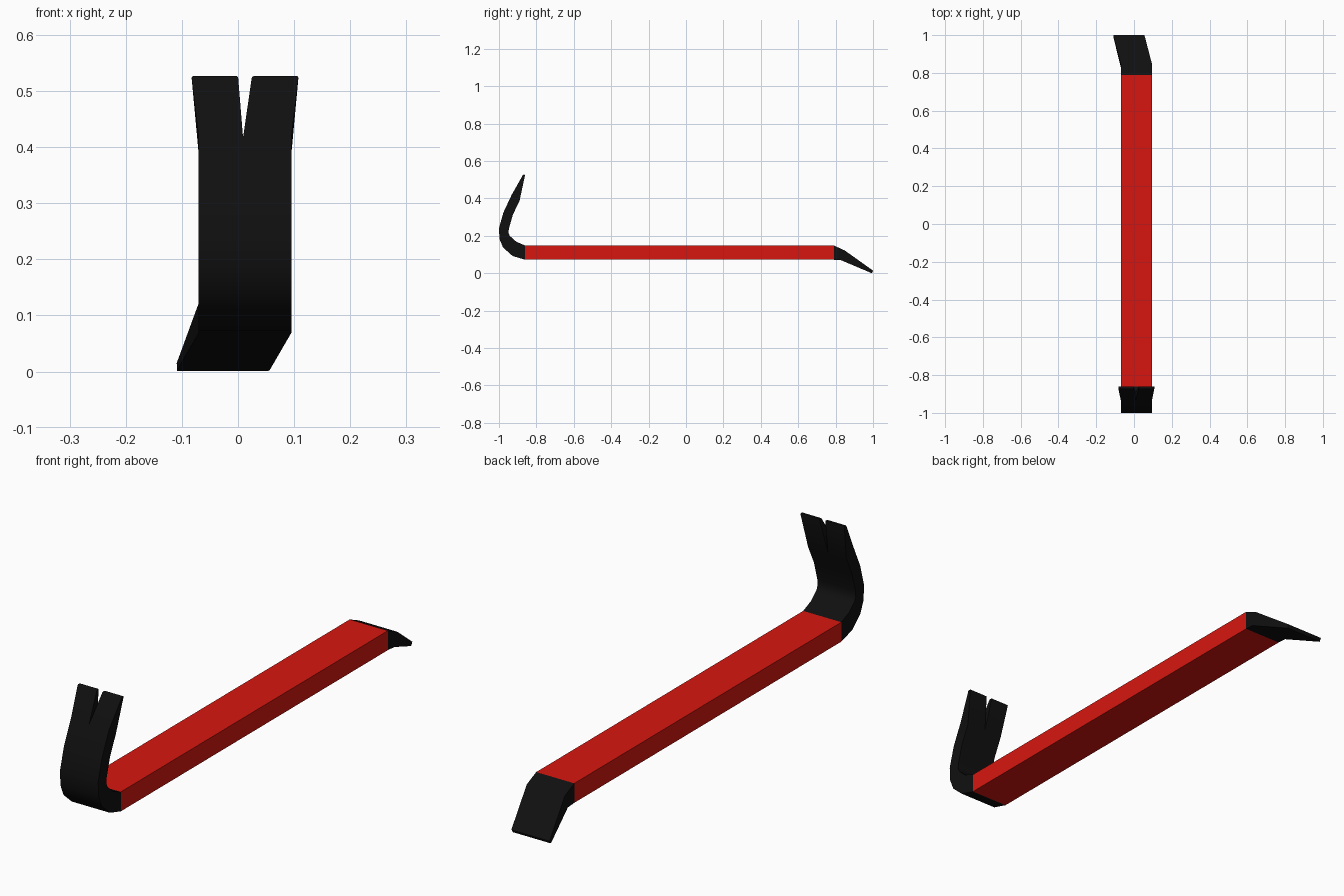
import bpy, bmesh, math

if "Cube" in bpy.data.objects:
    bpy.data.objects.remove(bpy.data.objects["Cube"])

X0, MID, X1 = -0.07, 0.009, 0.095   # bar sides and the claw's split line


def material(name, rgb):
    m = bpy.data.materials.new(name)
    m.diffuse_color = (*rgb, 1)
    m.use_nodes = True
    m.node_tree.nodes["Principled BSDF"].inputs["Base Color"].default_value = m.diffuse_color
    return m


RED = material("red_paint", (0.68, 0.008, 0.005))
BLACK = material("black_steel", (0.005, 0.005, 0.005))


def loft(bm, sections, seam=None, tip_bevel=0.0):
    """Skin sections of (outer yz, inner yz, left x, right x); skip walls on the seam."""
    rings = []
    for (oy, oz), (iy, iz), a, b in sections:
        rings.append([bm.verts.new(p) for p in
                      ((a, oy, oz), (b, oy, oz), (b, iy, iz), (a, iy, iz))])
    for r, s in zip(rings, rings[1:]):
        for i in range(4):
            j = (i + 1) % 4
            quad = (r[i], r[j], s[j], s[i])
            if seam is None or any(abs(v.co.x - seam) > 1e-5 for v in quad):
                bm.faces.new(quad)
    bm.faces.new(rings[0][::-1])
    tip = bm.faces.new(rings[-1])
    if tip_bevel:
        bmesh.ops.bevel(bm, geom=list(tip.edges), offset=tip_bevel, segments=2,
                        profile=0.5, affect='EDGES', clamp_overlap=True)


def finish(bm, name, mat):
    bmesh.ops.remove_doubles(bm, verts=bm.verts, dist=1e-5)
    bmesh.ops.recalc_face_normals(bm, faces=bm.faces)
    me = bpy.data.meshes.new(name)
    bm.to_mesh(me)
    bm.free()
    me.materials.append(mat)
    ob = bpy.data.objects.new(name, me)
    bpy.context.collection.objects.link(ob)
    bpy.ops.object.select_all(action='DESELECT')
    ob.select_set(True)
    bpy.context.view_layer.objects.active = ob
    bpy.ops.object.shade_smooth_by_angle(angle=math.radians(30))


# Painted straight bar
bm = bmesh.new()
loft(bm, [((y, 0.072), (y, 0.148), X0, X1) for y in (-0.86, 0.79)])
finish(bm, "bar", RED)

# Hooked claw: outer and inner side profile up to the start of the notch
hook = [((-0.86, 0.072), (-0.86, 0.148)),
        ((-0.927, 0.092), (-0.907, 0.168)),
        ((-0.978, 0.137), (-0.942, 0.199)),
        ((-0.997, 0.182), (-0.949, 0.215)),
        ((-1.0, 0.24), (-0.947, 0.238)),
        ((-0.976, 0.325), (-0.926, 0.312)),
        ((-0.933, 0.417), (-0.89, 0.387))]
TIP = ((-0.871, 0.527), (-0.86, 0.527))
bm = bmesh.new()
for a, b, ta, tb in ((X0, MID, -0.083, 0.0), (MID, X1, 0.025, 0.108)):
    loft(bm, [(o, i, a, b) for o, i in hook] + [(*TIP, ta, tb)], MID, 0.004)
finish(bm, "claw", BLACK)

# Skewed chisel end
bm = bmesh.new()
loft(bm, [((0.79, 0.072), (0.79, 0.148), X0, X1),
          ((0.83, 0.069), (0.848, 0.122), X0, X1),
          ((0.993, 0.0), (1.001, 0.013), -0.11, 0.055)], tip_bevel=0.004)
finish(bm, "chisel", BLACK)
